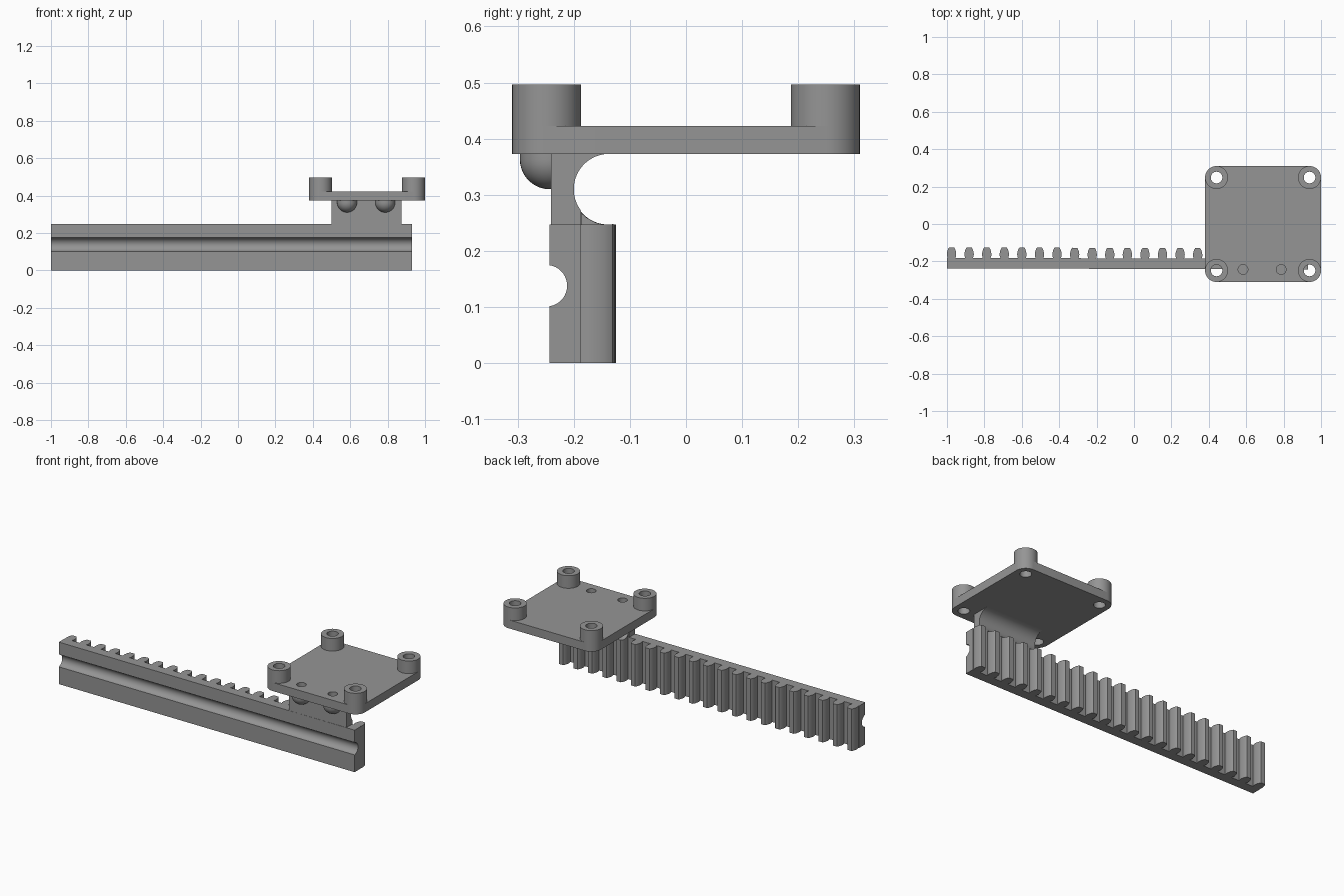
import bpy, bmesh, math
from math import sin, cos, pi

if "Cube" in bpy.data.objects:
    bpy.data.objects.remove(bpy.data.objects["Cube"])

grey = bpy.data.materials.new("mid grey")
grey.diffuse_color = (0.3, 0.3, 0.3, 1)
grey.use_nodes = True
grey.node_tree.nodes["Principled BSDF"].inputs["Base Color"].default_value = grey.diffuse_color


def finish(name, bm):
    bmesh.ops.remove_doubles(bm, verts=bm.verts, dist=1e-5)
    bmesh.ops.recalc_face_normals(bm, faces=bm.faces)
    mesh = bpy.data.meshes.new(name)
    bm.to_mesh(mesh)
    bm.free()
    ob = bpy.data.objects.new(name, mesh)
    bpy.context.collection.objects.link(ob)
    mesh.materials.append(grey)
    return ob


def prism(name, pts, lo, hi, axis="z"):
    """Extrude an outline: (x, y) along z, or (y, z) along x."""
    bm = bmesh.new()
    place = (lambda p: (p[0], p[1], lo)) if axis == "z" else (lambda p: (lo, p[0], p[1]))
    step = (0, 0, hi - lo) if axis == "z" else (hi - lo, 0, 0)
    face = bm.faces.new([bm.verts.new(place(p)) for p in pts])
    ext = bmesh.ops.extrude_face_region(bm, geom=[face], use_keep_orig=True)
    moved = [g for g in ext["geom"] if isinstance(g, bmesh.types.BMVert)]
    bmesh.ops.translate(bm, verts=moved, vec=step)
    return finish(name, bm)


def lathe(name, profile, x, y, closed=False):
    """Spin an (r, z) profile about a vertical axis."""
    bm = bmesh.new()
    vs = [bm.verts.new((r, 0, z)) for r, z in profile]
    pairs = list(zip(vs, vs[1:])) + ([(vs[-1], vs[0])] if closed else [])
    es = [bm.edges.new(p) for p in pairs]
    bmesh.ops.spin(bm, geom=vs + es, cent=(0, 0, 0), axis=(0, 0, 1),
                   angle=2 * pi, steps=40)
    bmesh.ops.translate(bm, verts=bm.verts, vec=(x, y, 0))
    return finish(name, bm)


def arc(cx, cy, r, a0, a1, n):
    return [(cx + r * cos(math.radians(a0 + (a1 - a0) * i / n)),
             cy + r * sin(math.radians(a0 + (a1 - a0) * i / n))) for i in range(n + 1)]


def circle(cx, cy, r, n=40):
    return arc(cx, cy, r, 0, 360, n)[:-1]


def cut(ob, cutters):
    for c in cutters:
        m = ob.modifiers.new("cut", "BOOLEAN")
        m.operation, m.solver, m.object = "DIFFERENCE", "EXACT", c
        bpy.context.view_layer.objects.active = ob
        bpy.ops.object.modifier_apply(modifier=m.name)


# Toothed outline shared by the rack and the teeth that rise beside the neck
PITCH, FIRST, ROOT = 0.094, -0.975, -0.184
HALF_TOOTH = [(0.021, 0), (0.0245, 0.012), (0.025, 0.022), (0.022, 0.038),
              (0.018, 0.049), (0.013, 0.056)]


def rack_outline(x0, x1, front, teeth):
    pts = [(x1, front), (x0, front), (x0, ROOT)]
    for k in teeth:
        c = FIRST + k * PITCH
        pts += [(c - w, ROOT + d) for w, d in HALF_TOOTH]
        pts += [(c + w, ROOT + d) for w, d in reversed(HALF_TOOTH)]
    return pts + [(x1, ROOT)]


TILT = -0.0031
rack = prism("toothed_rack", rack_outline(-1, 0.93, -0.24, range(21)), 0, 0.247)
groove = prism("groove_cutter", circle(-0.246, 0.138, 0.037), -1.1, 1.1, "x")
cut(rack, [groove])
rack.rotation_euler.z = TILT

# Teeth continuing upward into the round hollow behind the neck
rising = prism("rising_teeth", rack_outline(0.50, 0.875, -0.205, range(16, 20)), 0.247, 0.31)
hollow = prism("hollow_cutter", circle(-0.137, 0.31, 0.063, 64), 0.3, 1.1, "x")
cut(rising, [hollow])
rising.rotation_euler.z = TILT

# Neck joining rack and plate
neck = prism("neck", [(-0.241, 0.373), (-0.241, 0.247), (-0.187, 0.247)]
             + arc(-0.137, 0.31, 0.063, 217.5, 90, 24), 0.50, 0.875, "x")

# Mounting plate with rounded corners
CX, BX, BY, R = 0.69, 0.2485, 0.2485, 0.0615
outline = []
for sx, sy, a in ((1, 1, 0), (-1, 1, 90), (-1, -1, 180), (1, -1, 270)):
    outline += arc(CX + sx * BX, sy * BY, R, a, a + 90, 10)
plate = prism("mounting_plate", outline, 0.373, 0.423)

# Corner bosses and their through holes
parts, holes = [rack, rising, neck, plate], []
for sx in (-1, 1):
    for sy in (-1, 1):
        x, y = CX + sx * BX, sy * BY
        parts.append(lathe("corner_boss", [(0.031, 0.423), (R, 0.423), (R, 0.497),
                                           (0.031, 0.497)], x, y, True))
        holes.append(prism("hole_cutter", circle(x, y, 0.031), 0.3, 0.5))

# Domed sockets under the plate with blind screw holes
for x in (0.583, 0.787):
    dome = [(0.053 * cos(i * pi / 20), 0.363 - 0.053 * sin(i * pi / 20)) for i in range(11)]
    socket = lathe("domed_socket", [(0, 0.373), (0.053, 0.373)] + dome[:-1] + [(0, 0.31)],
                   x, -0.243)
    pilot = prism("hole_cutter", circle(x, -0.243, 0.026), 0.34, 0.45)
    cut(socket, [pilot])
    cut(neck, [pilot])
    holes.append(pilot)
    parts.append(socket)
cut(plate, holes)

for c in holes + [groove, hollow]:
    bpy.data.objects.remove(c)

# Smooth the curved faces, keep edges sharp
bpy.ops.object.select_all(action="DESELECT")
for p in parts:
    p.select_set(True)
bpy.context.view_layer.objects.active = rack
bpy.ops.object.shade_smooth_by_angle(angle=math.radians(25))
